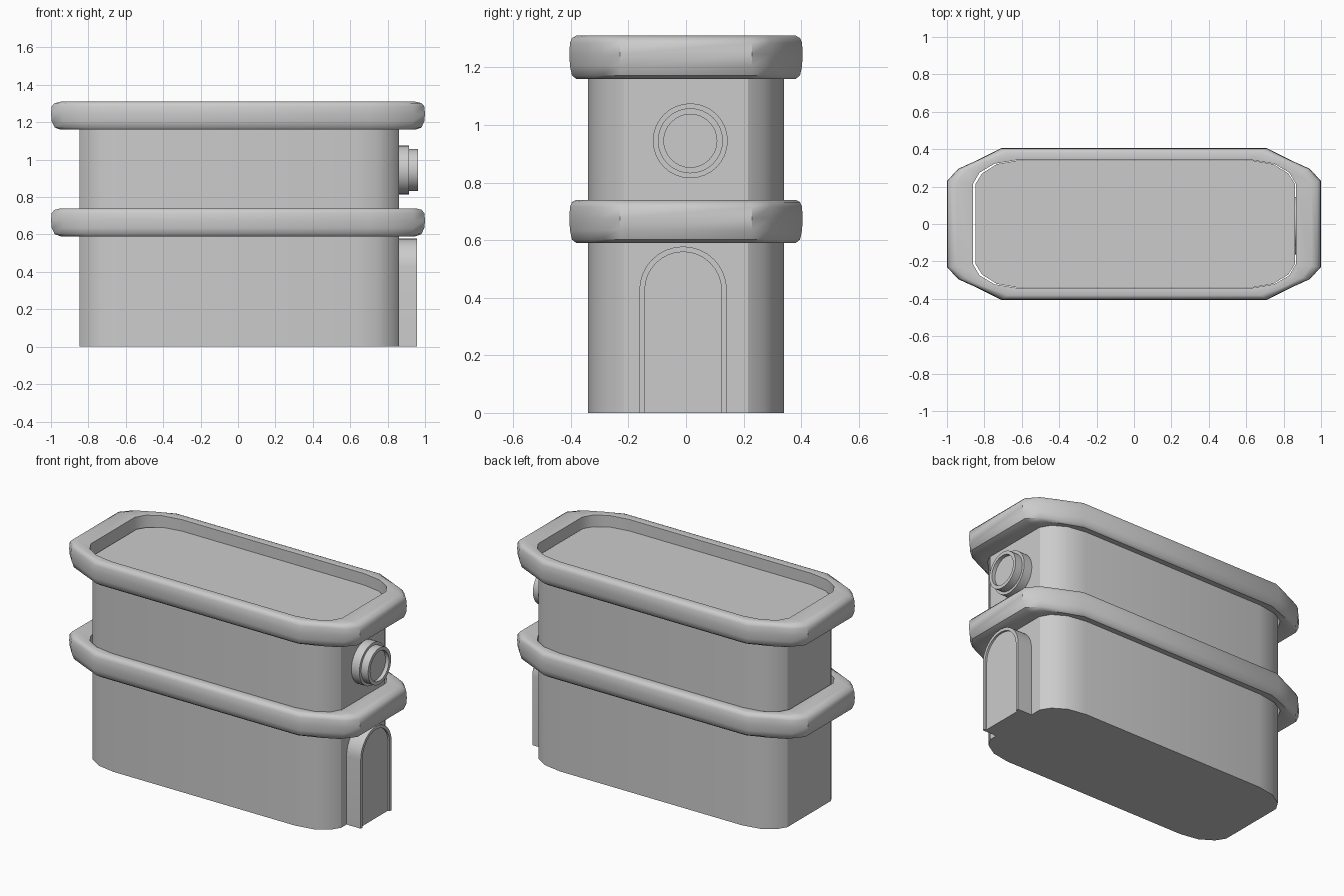
import bpy, bmesh
from math import pi, sin, cos, radians

if "Cube" in bpy.data.objects:
    bpy.data.objects.remove(bpy.data.objects["Cube"])

def make(name, verts, faces, angle=30):
    me = bpy.data.meshes.new(name)
    me.from_pydata(verts, [], faces)
    bm = bmesh.new()
    bm.from_mesh(me)
    bmesh.ops.recalc_face_normals(bm, faces=bm.faces)
    bm.to_mesh(me)
    bm.free()
    ob = bpy.data.objects.new(name, me)
    bpy.context.collection.objects.link(ob)
    bpy.ops.object.select_all(action='DESELECT')
    ob.select_set(True)
    bpy.context.view_layer.objects.active = ob
    bpy.ops.object.shade_smooth_by_angle(angle=radians(angle))
    return ob

def loft(name, loops, closed=False, caps=True, angle=30):
    """Skin equal-length closed loops; optionally join last to first."""
    n, m = len(loops[0]), len(loops)
    verts = [p for loop in loops for p in loop]
    faces = []
    for i in range(m if closed else m - 1):
        a, b = i * n, (i + 1) % m * n
        faces += [(a + j, a + (j + 1) % n, b + (j + 1) % n, b + j) for j in range(n)]
    if caps and not closed:
        faces += [tuple(range(n)), tuple(range((m - 1) * n, m * n))]
    return make(name, verts, faces, angle)

def outline(corner, right, left):
    """Four-way mirrored corner, listed from the end face to the long face."""
    q = corner
    return ([(x * right, y) for x, y in q] + [(-x * left, y) for x, y in q[::-1]] +
            [(-x * left, -y) for x, y in q] + [(x * right, -y) for x, y in q[::-1]])

corner_in = [(0.86, 0.215), (0.825, 0.27), (0.745, 0.32), (0.63, 0.34)]
corner_hole = [(0.865, 0.215), (0.83, 0.275), (0.75, 0.322), (0.63, 0.342)]
corner_out = [(1.0, 0.23), (0.94, 0.295), (0.84, 0.34), (0.71, 0.405)]
inner = outline(corner_hole, 1.0, 0.995)
outer = outline(corner_out, 1.0, 1.0)

# main body, its top sunk below the upper rim
body = outline(corner_in, 1.0, 0.985)
loft("body", [[(x, y, z) for x, y in body] for z in (0, 1.235)])

# upper rim and middle band, rounded on the outside
section = [(0, 0.004), (0.62, 0), (0.86, 0.012), (0.97, 0.045), (1, 0.085),
           (0.97, 0.125), (0.86, 0.142), (0.62, 0.15), (0, 0.145)]
for name, z0 in (("middle_band", 0.59), ("upper_rim", 1.16)):
    loops = [[(a[0] + (b[0] - a[0]) * t, a[1] + (b[1] - a[1]) * t, z0 + z)
              for a, b in zip(inner, outer)] for t, z in section]
    loft(name, loops, closed=True, angle=40)

# arched door frame and slightly recessed panel
def arch(x, half, top, yc=-0.01, seg=16):
    zc = top - half
    return ([(x, yc + half, 0)] +
            [(x, yc + half * cos(pi * i / seg), zc + half * sin(pi * i / seg))
             for i in range(seg + 1)] + [(x, yc - half, 0)])

def door_frame():
    rings = [arch(0.85, 0.152, 0.578), arch(0.957, 0.152, 0.578),
             arch(0.957, 0.133, 0.559), arch(0.85, 0.133, 0.559)]
    n = len(rings[0])
    verts = [p for r in rings for p in r]
    faces = [(i * n + j, i * n + j + 1, (i + 1) % 4 * n + j + 1, (i + 1) % 4 * n + j)
             for i in range(4) for j in range(n - 1)]
    faces += [tuple(i * n for i in range(4)), tuple(i * n + n - 1 for i in range(4))]
    make("door_frame", verts, faces)

door_frame()
loft("door_panel", [arch(0.85, 0.133, 0.559), arch(0.945, 0.133, 0.559)])

# stepped round porthole with a recessed pane
def circle(x, r, seg=32):
    return [(x, 0.015 + r * cos(2 * pi * i / seg), 0.945 + r * sin(2 * pi * i / seg))
            for i in range(seg)]

loft("porthole", [circle(x, r) for x, r in
                  ((0.85, 0.13), (0.915, 0.13), (0.915, 0.113),
                   (0.963, 0.113), (0.963, 0.092), (0.94, 0.092))])
